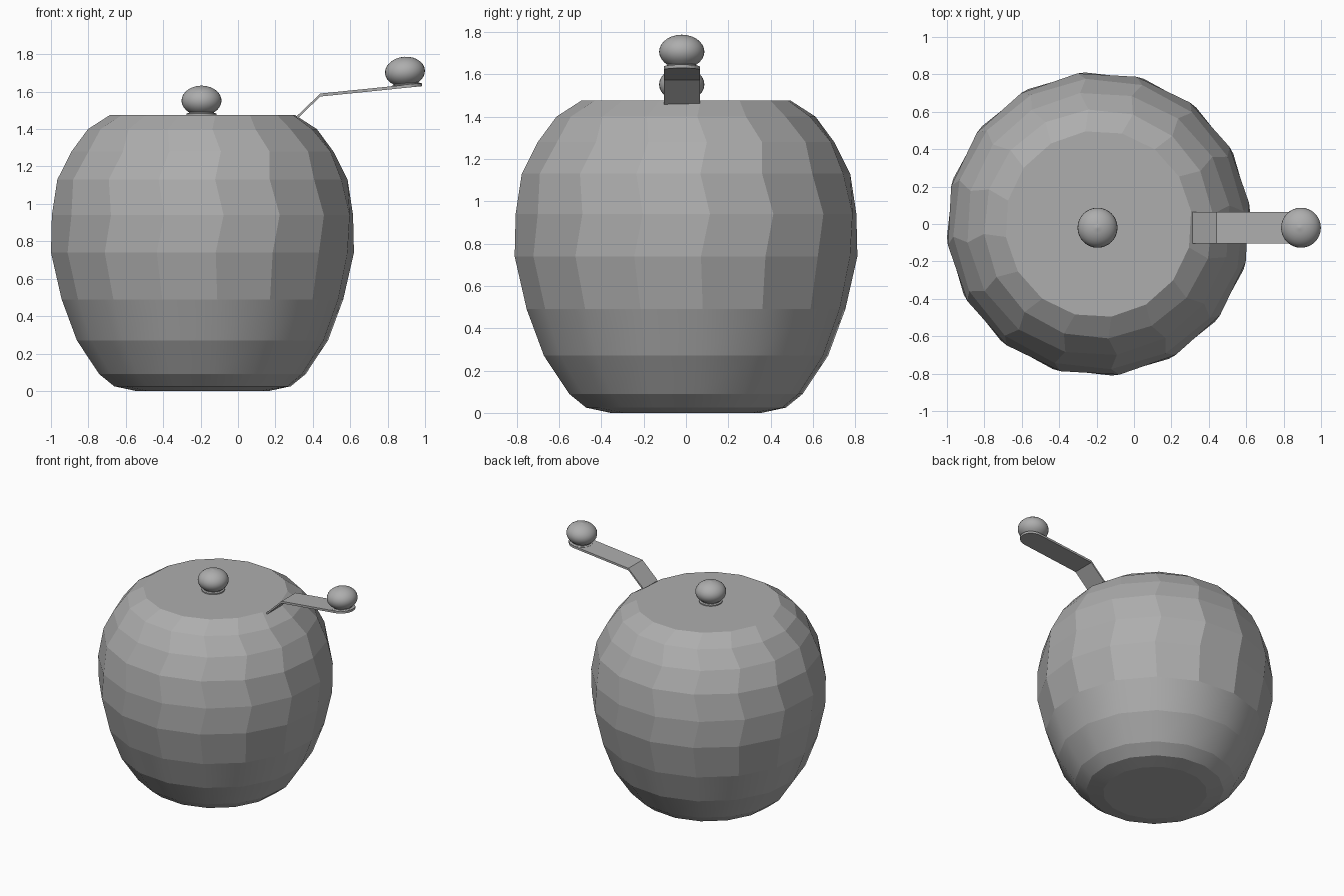
import bpy, bmesh
from math import sin, cos, pi, radians
from mathutils import Matrix

if "Cube" in bpy.data.objects:
    bpy.data.objects.remove(bpy.data.objects["Cube"])

# Dark grey finish shared by all parts
grey = bpy.data.materials.new("dark_grey")
grey.diffuse_color = (.42, .42, .42, 1)
grey.use_nodes = True
grey.node_tree.nodes["Principled BSDF"].inputs["Base Color"].default_value = grey.diffuse_color


def make_object(name, bm):
    bmesh.ops.recalc_face_normals(bm, faces=bm.faces[:])
    mesh = bpy.data.meshes.new(name)
    bm.to_mesh(mesh)
    bm.free()
    mesh.materials.append(grey)
    ob = bpy.data.objects.new(name, mesh)
    bpy.context.collection.objects.link(ob)
    return ob


def lathe(profile, sides, twists=None):
    """Closed turned shape; profile is (radius, height) from bottom to top."""
    bm = bmesh.new()
    rings = []
    for i, (r, z) in enumerate(profile):
        t = radians(twists[i]) if twists else 0
        rings.append([bm.verts.new((r * cos(2 * pi * k / sides + t),
                                    r * sin(2 * pi * k / sides + t), z))
                      for k in range(sides)])
    for a, b in zip(rings, rings[1:]):
        for k in range(sides):
            n = (k + 1) % sides
            bm.faces.new((a[k], a[n], b[n], b[k]))
    bm.faces.new(rings[0][::-1])
    bm.faces.new(rings[-1])
    return bm


# Barrel-shaped jar body: flat facets above, smooth sharp-edged bands below
profile = [(.36, 0), (.475, .025), (.555, .09), (.675, .27), (.757, .49), (.813, .74),
           (.813, .94), (.779, 1.13), (.707, 1.28), (.614, 1.40), (.50, 1.475)]
twists = [14, 6, 6, 6, 6, 5, 8, 5, 8, 5, 8]
bm = lathe(profile, 16, twists)
for f in bm.faces:
    f.smooth = f.calc_center_median().z < .48 and len(f.verts) == 4
for e in bm.edges:
    if abs(e.verts[0].co.z - e.verts[1].co.z) < 1e-5:
        e.smooth = False
body = make_object("jar_body", bm)
body.location = (-.19, 0, 0)

# Round knobs, one on the lid and one on the handle end
knob_profile = [(.08, 0), (.08, .008), (.068, .012), (.068, .017)]
for i in range(12):
    a = radians(-51 + i * 12.5)
    knob_profile.append((.107 * cos(a), .077 + .08 * sin(a)))
knob_profile.append((.006, .157))


def knob(name, x, z, tilt):
    ob = make_object(name, lathe(knob_profile, 32))
    ob.matrix_world = Matrix.Translation((x, -.02, z)) @ Matrix.Rotation(tilt, 4, 'Y')
    bpy.ops.object.select_all(action='DESELECT')
    bpy.context.view_layer.objects.active = ob
    ob.select_set(True)
    bpy.ops.object.shade_smooth_by_angle(angle=radians(40))


knob("lid_knob", -.195, 1.475, 0)
knob("handle_knob", .9, 1.63, radians(-5.5))

# Bent flat handle with a rounded end
w = .085
stations = [(.312, w), (.44, w), (.9, w)]
stations += [(.9 + w * sin(radians(a)), w * cos(radians(a))) for a in range(15, 90, 15)]
stations.append((.984, .008))


def strip_height(x):
    if x < .44:
        return 1.46 + (x - .312) * .123 / .128
    return 1.583 + (x - .44) * .055 / .54


bm = bmesh.new()
rows = []
for x, half in stations:
    z = strip_height(x)
    rows.append([bm.verts.new(p) for p in
                 ((x, -.02 - half, z - .009), (x, -.02 + half, z - .009),
                  (x, -.02 + half, z + .007), (x, -.02 - half, z + .007))])
for a, b in zip(rows, rows[1:]):
    for k in range(4):
        n = (k + 1) % 4
        bm.faces.new((a[k], a[n], b[n], b[k]))
bm.faces.new(rows[0])
bm.faces.new(rows[-1])
make_object("handle_strip", bm)
